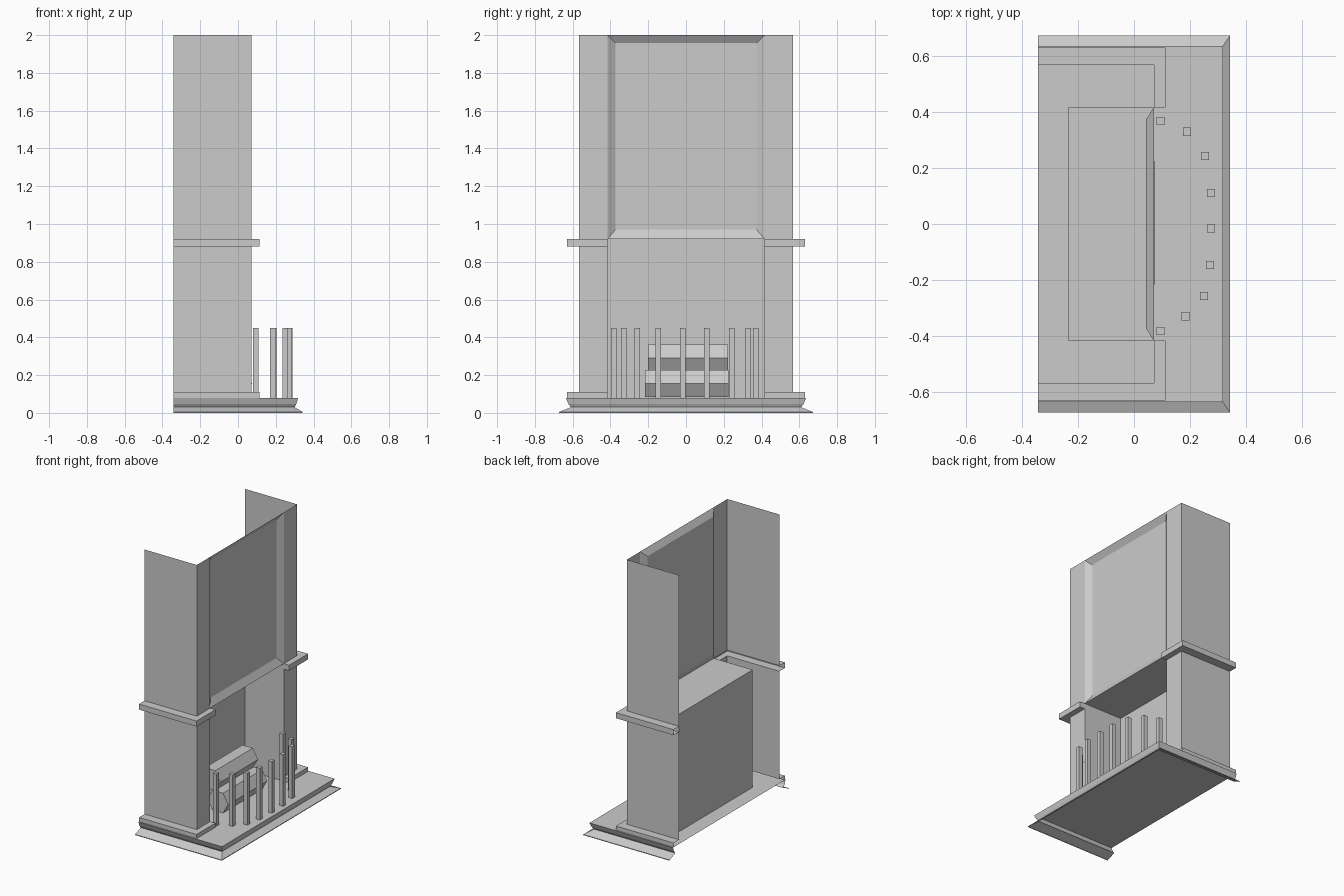
import bpy, bmesh, math
from mathutils import Matrix, Vector

if "Cube" in bpy.data.objects:
    bpy.data.objects.remove(bpy.data.objects["Cube"])

BACK = -0.342    # open rear plane
WALL_X, WALL_Y = 0.071, 0.567
OPEN_Y = 0.416   # half width of the fire opening


def finish(name, bm, mirror=False):
    bmesh.ops.remove_doubles(bm, verts=bm.verts, dist=1e-5)
    bmesh.ops.recalc_face_normals(bm, faces=bm.faces)
    me = bpy.data.meshes.new(name)
    bm.to_mesh(me)
    bm.free()
    ob = bpy.data.objects.new(name, me)
    bpy.context.collection.objects.link(ob)
    if mirror:
        m = ob.modifiers.new("Mirror", 'MIRROR')
        m.use_axis = (False, True, False)
    return ob


def loft(bm, rows):
    """Quads between successive rows of points."""
    vs = [[bm.verts.new(p) for p in r] for r in rows]
    for a, b in zip(vs, vs[1:]):
        for i in range(len(a) - 1):
            bm.faces.new((a[i], a[i + 1], b[i + 1], b[i]))
    return vs


def poly(bm, pts):
    bm.faces.new([bm.verts.new(p) for p in pts])


def box(bm, lo, hi):
    c = [(a + b) / 2 for a, b in zip(lo, hi)]
    s = [b - a for a, b in zip(lo, hi)]
    bmesh.ops.create_cube(bm, size=1, matrix=Matrix.Translation(c) @ Matrix.Diagonal((*s, 1)))


# Hearth plinth: top slab with moulded skirt on three sides, open behind
bm = bmesh.new()
rows = []
for off, z in [(0, 0.08), (-0.013, 0.048), (-0.027, 0.03), (0.036, 0.005), (0.036, 0)]:
    x, y = 0.318 + off * 0.67, 0.636 + off
    rows.append([(BACK, -y, z), (x, -y, z), (x, y, z), (BACK, y, z)])
loft(bm, rows)
poly(bm, rows[0])
rows = None
bm.verts.ensure_lookup_table()
finish("hearth_plinth", bm)

# Chimney side walls and pillars, with base and shelf bands in the profile
bm = bmesh.new()
rows = []
for out, z in [(1, 0.08), (1, 0.11), (0, 0.11), (0, 0.88), (1, 0.88), (1, 0.92), (0, 0.92), (0, 2.0)]:
    x, y = WALL_X + 0.042 * out, WALL_Y + 0.062 * out
    rows.append([(BACK, y, z), (x, y, z), (x, OPEN_Y, z)])
loft(bm, rows)
for z0, z1 in [(0.08, 0.11), (0.88, 0.92)]:   # band ends beside the opening
    x1 = WALL_X + 0.042
    poly(bm, [(WALL_X, OPEN_Y, z0), (x1, OPEN_Y, z0), (x1, OPEN_Y, z1), (WALL_X, OPEN_Y, z1)])
finish("chimney_pillars", bm, mirror=True)

# Recessed upper panel with bevelled border
bm = bmesh.new()
a, b, xi = OPEN_Y, 0.373, 0.043
outer = [(WALL_X, -a, 0.92), (WALL_X, a, 0.92), (WALL_X, a, 2.0), (WALL_X, -a, 2.0)]
inner = [(xi, -b, 0.97), (xi, b, 0.97), (xi, b, 1.957), (xi, -b, 1.957)]
loft(bm, [outer + outer[:1], inner + inner[:1]])
poly(bm, inner)
finish("upper_panel", bm)

# Firebox: sides, back and ceiling
bm = bmesh.new()
xb = -0.235
ring = [[(WALL_X, -a, z), (xb, -a, z), (xb, a, z), (WALL_X, a, z)] for z in (0.08, 0.92)]
loft(bm, ring)
poly(bm, ring[1])
finish("firebox", bm)

# Hexagonal logs stacked in a pyramid
for i, (x, z, y0, y1) in enumerate([(-0.008, 0.155, -0.217, 0.225),
                                    (-0.15, 0.155, -0.21, 0.22),
                                    (-0.08, 0.29, -0.2, 0.223)]):
    bm = bmesh.new()
    mat = Matrix.Translation((x, (y0 + y1) / 2, z)) @ Matrix.Rotation(math.pi / 2, 4, 'X')
    ends = []
    for y in (y0, y1):
        ends.append([(x + 0.082 * math.cos(k * math.pi / 3), y, z + 0.082 * math.sin(k * math.pi / 3))
                     for k in range(6)])
        poly(bm, ends[-1])
    loft(bm, [e + e[:1] for e in ends])
    finish(f"log_{i + 1}", bm)

# Fire guard bars standing in a curve
bars = [(.094, .368), (.189, .329), (.254, .243), (.275, .111), (.275, -.016),
        (.271, -.146), (.25, -.257), (.184, -.329), (.094, -.382)]
bm = bmesh.new()
for x, y in bars:
    box(bm, (x - .0145, y - .0145, 0.08), (x + .0145, y + .0145, 0.45))
finish("guard_bars", bm)
